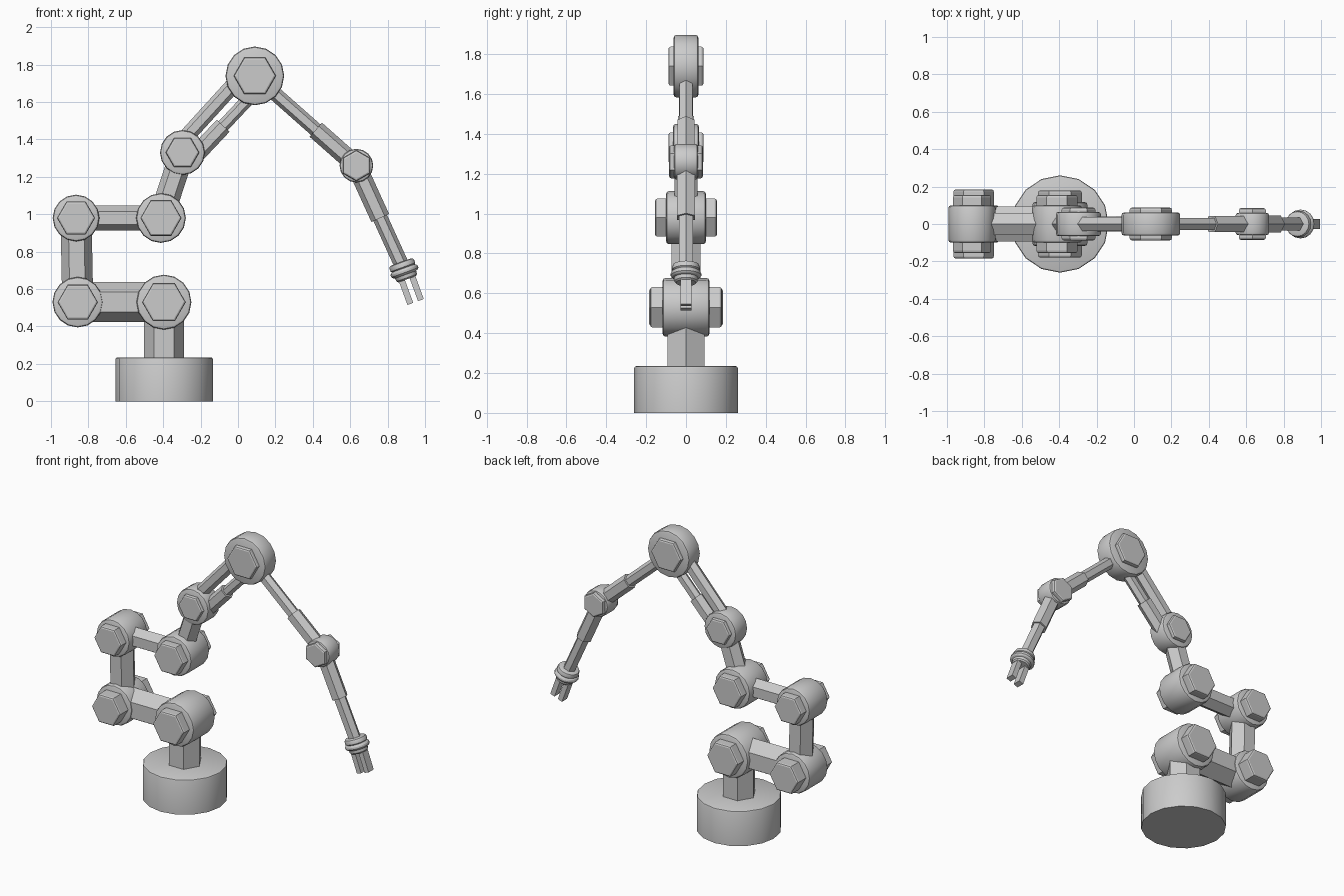
import bpy, bmesh
from math import cos, sin, pi, radians
from mathutils import Vector

if "Cube" in bpy.data.objects:
    bpy.data.objects.remove(bpy.data.objects["Cube"])

Y = Vector((0, 1, 0))


def lathe(name, origin, axis, profile, n, roll=0.0, smooth=False):
    """Loft n-sided rings given as (distance along axis, radius)."""
    o, a = Vector(origin), Vector(axis).normalized()
    u = Vector((1, 0, 0)) if abs(a.y) > 0.9 else Y.cross(a).normalized()
    v = a.cross(u)
    bm = bmesh.new()
    rings = []
    for t, r in profile:
        rings.append([bm.verts.new(o + a * t + r * (u * cos(roll + 2 * pi * i / n)
                      + v * sin(roll + 2 * pi * i / n))) for i in range(n)])
    for lo, hi in zip(rings, rings[1:]):
        for i in range(n):
            j = (i + 1) % n
            bm.faces.new((lo[i], lo[j], hi[j], hi[i]))
    bm.faces.new(rings[0][::-1])
    bm.faces.new(rings[-1])
    bmesh.ops.recalc_face_normals(bm, faces=bm.faces)
    me = bpy.data.meshes.new(name)
    bm.to_mesh(me)
    bm.free()
    ob = bpy.data.objects.new(name, me)
    bpy.context.collection.objects.link(ob)
    if smooth:
        bpy.ops.object.select_all(action='DESELECT')
        ob.select_set(True)
        bpy.context.view_layer.objects.active = ob
        bpy.ops.object.shade_smooth_by_angle(angle=radians(25))
    return ob


def rounded(h, r, b):
    """Profile of a disc of half-height h with rounded rims of size b."""
    rim = [(h - b, r), (h - 0.3 * b, r - 0.3 * b), (h, r - b)]
    return [(-t, q) for t, q in rim[::-1]] + rim


def bar(name, p, q, r):
    """Hexagonal arm segment between two (x, z) points."""
    p, q = Vector((p[0], 0, p[1])), Vector((q[0], 0, q[1]))
    lathe(name, p, q - p, [(0, r), ((q - p).length, r)], 6)


def mix(p, q, t, off=0.0):
    """Point at fraction t from p to q, shifted sideways by off."""
    d = Vector(q) - Vector(p)
    s = Vector((-d.y, d.x)).normalized()
    return tuple(Vector(p) + d * t + s * off)


# Base drum and post
lathe("base", (-0.395, 0, 0), (0, 0, 1),
      [(0, 0.26), (0.225, 0.26), (0.232, 0.257), (0.235, 0.25)], 16, smooth=True)

# Joints: (x, z), drum radius, drum half width, hex radius, hex half width, hex roll
J = {
    "base_joint": ((-0.396, 0.53), 0.147, 0.117, 0.117, 0.18, 0),
    "rear_lower_joint": ((-0.857, 0.53), 0.135, 0.10, 0.108, 0.185, 0),
    "rear_upper_joint": ((-0.866, 0.98), 0.125, 0.10, 0.102, 0.155, 0),
    "middle_joint": ((-0.412, 0.98), 0.133, 0.10, 0.11, 0.155, 0),
    "shoulder_joint": ((-0.297, 1.33), 0.12, 0.065, 0.09, 0.088, 0),
    "top_joint": ((0.09, 1.74), 0.157, 0.062, 0.113, 0.088, 0),
    "elbow_joint": ((0.633, 1.26), 0.09, 0.06, 0.083, 0.085, pi / 6),
}
P = []
for name, ((x, z), r, h, hr, hh, roll) in J.items():
    P.append((x, z))
    lathe(name + "_drum", (x, 0, z), Y, rounded(h, r, 0.014), 16, smooth=True)
    lathe(name + "_hex_bolt", (x, 0, z), Y, rounded(hh, hr, 0.012), 6, roll)

wrist = (0.888, 0.70)

# Single arm segments
bar("post", (-0.396, 0.2), P[0], 0.107)
bar("lower_arm", P[0], P[1], 0.107)
bar("rear_arm", P[1], P[2], 0.083)
bar("upper_link", P[2], P[3], 0.067)
bar("riser_arm", P[3], P[4], 0.066)

# Twin rods: plain rod above, stepped piston below
bar("top_rod", mix(P[4], P[5], 0, 0.042), mix(P[4], P[5], 1, 0.052), 0.042)
bar("piston_sleeve", mix(P[4], P[5], 0, -0.06), mix(P[4], P[5], 0.45, -0.06), 0.047)
bar("piston_rod", mix(P[4], P[5], 0.4, -0.06), mix(P[4], P[5], 1, -0.06), 0.034)

# Stepped forearm and wrist arm
bar("forearm_rod", P[5], mix(P[5], P[6], 0.65), 0.038)
bar("forearm_sleeve", mix(P[5], P[6], 0.6), P[6], 0.05)
bar("wrist_sleeve", P[6], mix(P[6], wrist, 0.5), 0.052)
bar("wrist_rod", mix(P[6], wrist, 0.45), wrist, 0.04)

# Wrist collar made of stacked rounded rings
down = Vector((0.343, 0, -0.94)).normalized()
W = Vector((wrist[0], 0, wrist[1]))
lathe("wrist_collar", W, down,
      [(-0.048, 0.055), (-0.044, 0.066), (-0.034, 0.07), (-0.018, 0.07),
       (-0.012, 0.064), (-0.008, 0.072), (0.0, 0.077), (0.012, 0.077),
       (0.02, 0.07), (0.024, 0.06), (0.042, 0.058), (0.05, 0.05)], 16, smooth=True)

# Gripper fingers: square bars with a small gap
side = Y.cross(down).normalized()
for label, s in (("left", 1), ("right", -1)):
    bm = bmesh.new()
    bmesh.ops.create_cube(bm, size=1)
    for v in bm.verts:
        c = v.co.copy()
        v.co = (W + down * (0.11 + c.z * 0.14) + side * (s * 0.03 + c.x * 0.033)
                + Y * c.y * 0.054)
    bmesh.ops.recalc_face_normals(bm, faces=bm.faces)
    me = bpy.data.meshes.new(label + "_finger")
    bm.to_mesh(me)
    bm.free()
    bpy.context.collection.objects.link(bpy.data.objects.new(label + "_finger", me))
